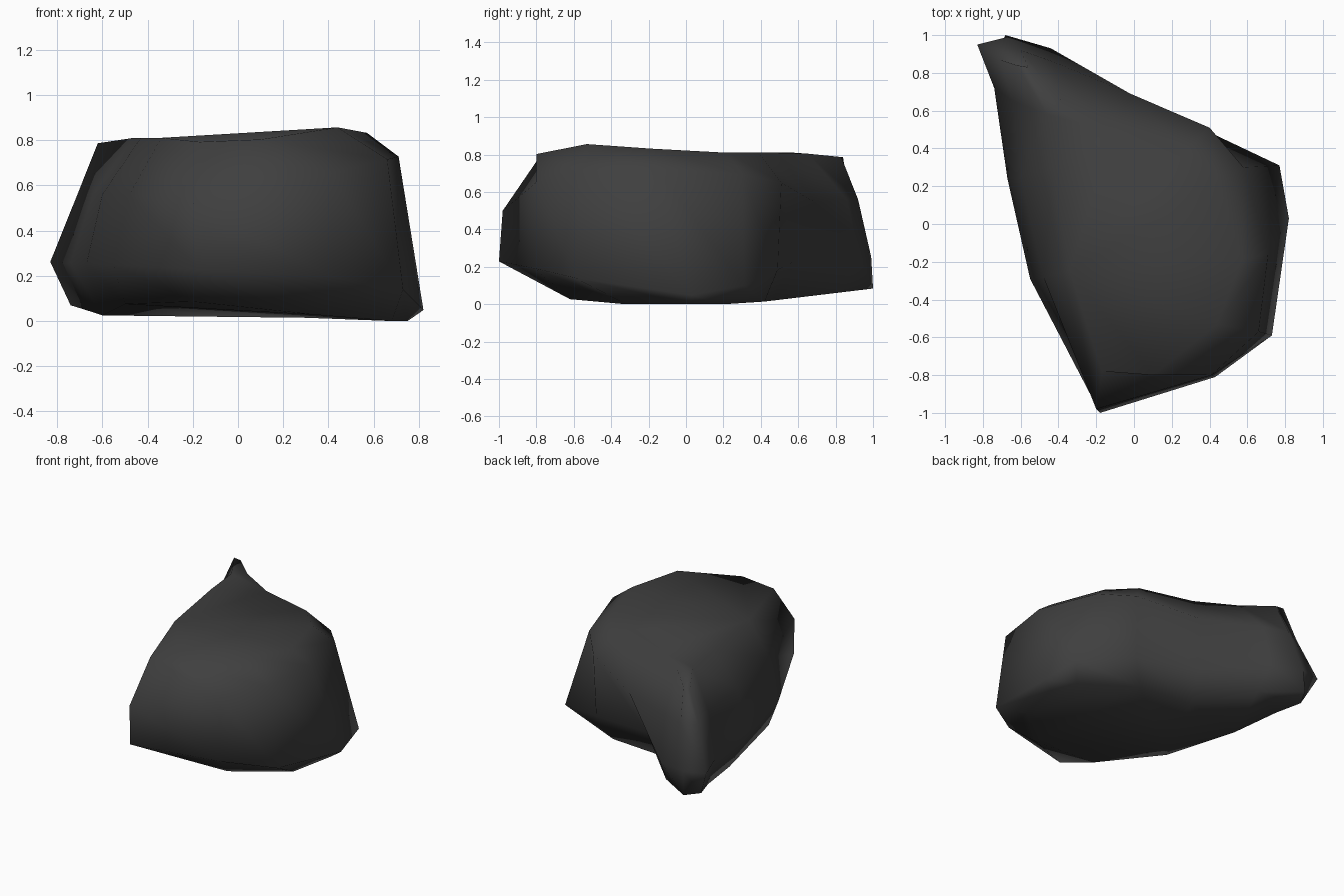
import bpy
import bmesh
from mathutils import Vector

default_cube = bpy.data.objects.get("Cube")
if default_cube:
    bpy.data.objects.remove(default_cube, do_unlink=True)


# Height rules: each contour of the boulder is gently warped rather than level
def base_height(x, y):
    return 0.1 * max(0, -x - y, 1.2 * (y - 0.3))


def belly_height(x, y):
    return 0.22 - 0.05 * x - 0.2 * max(0, x) ** 2 * (1 - abs(y))


def shoulder_height(x, y):
    return 0.55 + 0.25 * x if x > -0.3 else 0.56


def crown_height(x, y):
    distance = (Vector((x, y)) - Vector((0.42, -0.49))).length
    bump = 0.05 * max(0, 1 - distance / 0.6)
    return 0.81 + bump - 0.1 * max(0, abs(y) - 0.6)


# Contours run from the back tip, along the back and right, then front and left
base_contour = [
    (-.74, .88), (-.68, 1.0), (-.41, .82), (-.12, .46), (.30, .42),
    (.68, .20), (.75, .02), (.68, -.32), (.35, -.62), (-.20, -.66),
    (-.50, -.25), (-.60, .35), (-.67, .70)]
belly_contour = [
    (-.83, .95), (-.67, .99), (-.44, .93), (-.08, .57), (.39, .49),
    (.77, .31), (.82, .03), (.73, -.59), (.43, -.81), (-.18, -1.0),
    (-.55, -.29), (-.67, .24), (-.74, .72)]
shoulder_contour = [
    (-.71, .87), (-.60, .92), (-.43, .86), (-.02, .69), (.40, .51),
    (.58, .30), (.71, -.16), (.66, -.57), (.41, -.80), (-.20, -.98),
    (-.48, -.28), (-.60, .25), (-.64, .65)]
crown_contour = [
    (-.62, .84), (-.56, .83), (-.38, .65), (-.11, .49), (.28, .39),
    (.45, .22), (.57, -.19), (.44, -.53), (.10, -.80), (-.17, -.78),
    (-.34, -.25), (-.43, .30), (-.46, .58)]

levels = [
    (base_contour, base_height),
    (belly_contour, belly_height),
    (shoulder_contour, shoulder_height),
    (crown_contour, crown_height),
]


def loft(name, contours):
    """Skin a closed shell through the stacked contours."""
    bm = bmesh.new()
    rings = []
    for contour, height in contours:
        rings.append([bm.verts.new((x, y, height(x, y))) for x, y in contour])
    for lower, upper in zip(rings, rings[1:]):
        count = len(lower)
        for i in range(count):
            j = (i + 1) % count
            bm.faces.new((lower[i], lower[j], upper[j], upper[i]))
    caps = [bm.faces.new(rings[0]), bm.faces.new(rings[-1])]
    bmesh.ops.triangulate(bm, faces=caps, ngon_method='BEAUTY')
    bmesh.ops.recalc_face_normals(bm, faces=bm.faces[:])
    for face in bm.faces:
        face.smooth = True
    mesh = bpy.data.meshes.new(name)
    bm.to_mesh(mesh)
    bm.free()
    obj = bpy.data.objects.new(name, mesh)
    bpy.context.collection.objects.link(obj)
    return obj


def flat_material(name, colour):
    material = bpy.data.materials.new(name)
    material.use_nodes = True
    material.diffuse_color = colour
    shader = material.node_tree.nodes["Principled BSDF"]
    shader.inputs["Base Color"].default_value = colour
    shader.inputs["Roughness"].default_value = 0.9
    return material


# Boulder
boulder = loft("boulder", levels)
boulder.data.materials.append(flat_material("charcoal stone", (0.05, 0.05, 0.05, 1)))
